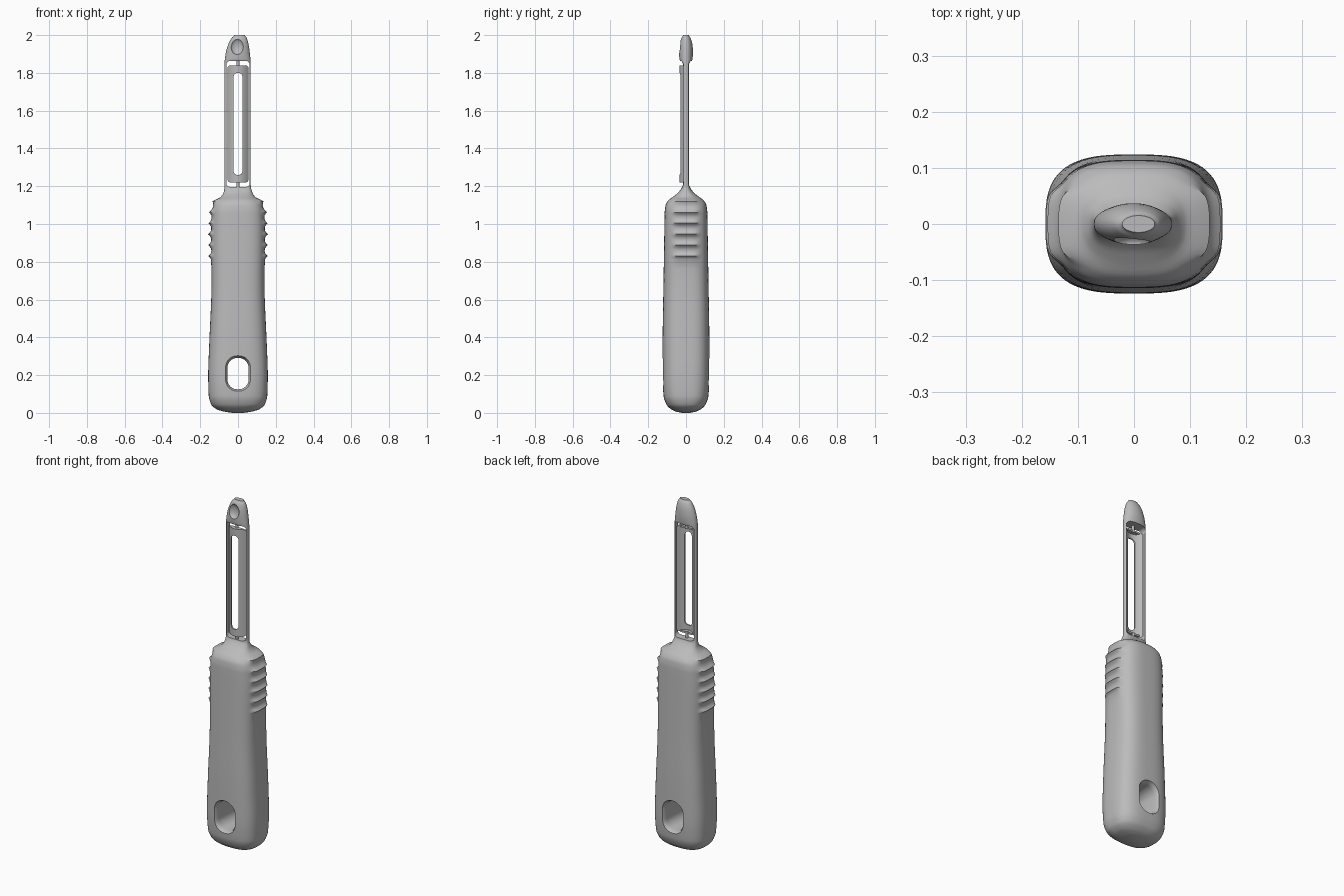
import bpy, bmesh, math
from mathutils import Vector

if "Cube" in bpy.data.objects:
    bpy.data.objects.remove(bpy.data.objects["Cube"], do_unlink=True)

grey = bpy.data.materials.new("plain_grey")
grey.use_nodes = True
grey.diffuse_color = (0.5, 0.5, 0.5, 1)
grey.node_tree.nodes["Principled BSDF"].inputs["Base Color"].default_value = (0.5, 0.5, 0.5, 1)


def loft(name, rings):
    """Closed skin through rings with equal point counts."""
    bm = bmesh.new()
    rows = [[bm.verts.new(p) for p in ring] for ring in rings]
    n = len(rows[0])
    for a, b in zip(rows, rows[1:]):
        for i in range(n):
            j = (i + 1) % n
            bm.faces.new((a[i], a[j], b[j], b[i]))
    bm.faces.new(rows[0][::-1])
    bm.faces.new(rows[-1])
    bmesh.ops.recalc_face_normals(bm, faces=bm.faces)
    mesh = bpy.data.meshes.new(name)
    bm.to_mesh(mesh)
    bm.free()
    mesh.materials.append(grey)
    obj = bpy.data.objects.new(name, mesh)
    bpy.context.collection.objects.link(obj)
    return obj


def rounded(w, h, r, y, z, steps=8):
    """Rounded rectangle ring in the xz plane; w and h are half sizes."""
    ring = []
    for k, (sx, sz) in enumerate(((1, 1), (-1, 1), (-1, -1), (1, -1))):
        for i in range(steps + 1):
            a = math.pi / 2 * (k + i / steps)
            ring.append((sx * (w - r) + r * math.cos(a), y, z + sz * (h - r) + r * math.sin(a)))
    return ring


def cut(obj, tool, operation="DIFFERENCE"):
    mod = obj.modifiers.new("cut", "BOOLEAN")
    mod.operation, mod.object, mod.solver = operation, tool, "EXACT"
    bpy.context.view_layer.objects.active = obj
    bpy.ops.object.modifier_apply(modifier=mod.name)
    bpy.data.objects.remove(tool, do_unlink=True)


def smooth(obj, angle=35):
    bpy.ops.object.select_all(action="DESELECT")
    obj.select_set(True)
    bpy.context.view_layer.objects.active = obj
    bpy.ops.object.shade_smooth_by_angle(angle=math.radians(angle))


# Body sections: height, half width, half depth, squareness, x offset
KEYS = [
    (0.0, 0.03, 0.02, 2.4, 0), (0.006, 0.07, 0.05, 2.5, 0), (0.02, 0.115, 0.08, 2.6, 0),
    (0.045, 0.142, 0.104, 2.8, 0), (0.09, 0.155, 0.119, 2.9, 0), (0.2, 0.158, 0.124, 3, 0),
    (0.35, 0.153, 0.124, 3, 0), (0.7, 0.14, 0.119, 3, 0), (0.95, 0.142, 0.115, 3, 0),
    (1.06, 0.138, 0.113, 3, 0), (1.1, 0.13, 0.108, 2.9, 0), (1.125, 0.115, 0.094, 2.7, 0),
    (1.145, 0.09, 0.068, 2.5, 0), (1.165, 0.077, 0.043, 2.6, 0), (1.195, 0.07, 0.022, 3.2, -0.002),
    (1.22, 0.069, 0.019, 4, -0.002), (1.83, 0.069, 0.019, 4, -0.002), (1.85, 0.069, 0.024, 3, -0.002),
    (1.87, 0.068, 0.034, 2.2, -0.002), (1.91, 0.063, 0.037, 2, -0.001), (1.95, 0.054, 0.034, 2, 0.002),
    (1.985, 0.04, 0.024, 2, 0.006), (2.0, 0.029, 0.015, 2, 0.008),
]


def slope(k, c):
    """Monotone slope at a key so that the outline never overshoots."""
    if k in (0, len(KEYS) - 1):
        return 0
    d = [(KEYS[i + 1][c] - KEYS[i][c]) / (KEYS[i + 1][0] - KEYS[i][0]) for i in (k - 1, k)]
    return 2 * d[0] * d[1] / (d[0] + d[1]) if d[0] * d[1] > 0 else 0


def section(z):
    k = max(i for i in range(len(KEYS) - 1) if KEYS[i][0] <= z)
    h = KEYS[k + 1][0] - KEYS[k][0]
    t = (z - KEYS[k][0]) / h
    out = []
    for c in range(1, 5):
        p, q = KEYS[k][c], KEYS[k + 1][c]
        out.append(p + (q - p) * t * t * (3 - 2 * t) + h * t * (1 - t) *
                   (slope(k, c) * (1 - t) - slope(k + 1, c) * t))
    if k == 0:
        out[0], out[1] = [KEYS[0][c] + (KEYS[1][c] - KEYS[0][c]) * t for c in (1, 2)]
    return out


PITCH, RIDGE_LOW, RIDGES = 0.058, 0.83, 5


def body_ring(z, n=72):
    w, d, e, off = section(z)
    # Thumb ridges: sharp crests with scallops between, fading to front and back
    t = (z - RIDGE_LOW) / PITCH
    crest = 0.0
    if -0.3 < t < RIDGES + 0.3:
        crest = 0.016 * (1 - abs(math.sin(math.pi * t))) ** 1.3
    ring = []
    for i in range(n):
        a = 2 * math.pi * (i + 0.5) / n
        c, s = math.cos(a), math.sin(a)
        x = w * math.copysign(abs(c) ** (2 / e), c)
        y = d * math.copysign(abs(s) ** (2 / e), s)
        fade = min(1, max(0, (0.08 - abs(y)) / 0.035))
        ring.append((off + x + math.copysign(crest * fade * fade * (3 - 2 * fade), c), y, z))
    return ring


heights = {k[0] for k in KEYS}
for a, b in zip(KEYS, KEYS[1:]):
    parts = 4 if b[0] - a[0] < 0.3 else 10
    heights |= {a[0] + (b[0] - a[0]) * i / parts for i in range(parts)}
heights = {z for z in heights if not RIDGE_LOW - 0.02 < z < RIDGE_LOW + PITCH * RIDGES}
heights |= {RIDGE_LOW + PITCH * i / 8 for i in range(-2, RIDGES * 8 + 1)}
body = loft("handle_and_frame", [body_ring(z) for z in sorted(heights)])

# Hanging hole with a flared rim
flare = [(-0.14, 0.016), (-0.122, 0.011), (-0.112, 0.004), (-0.095, 0)]
flare += [(-y, f) for y, f in reversed(flare)]
cut(body, loft("hole_cutter", [rounded(0.056 + f, 0.083 + f, 0.052 + f, y, 0.208) for y, f in flare]))

# Blade window between the two side bars
cut(body, loft("window_cutter", [rounded(0.062, 0.333, 0.02, y, 1.53) for y in (-0.1, 0.1)]))

# Oval scoop in the tip
bpy.ops.mesh.primitive_uv_sphere_add(segments=32, ring_count=16, location=(-0.005, -0.036, 1.94))
scoop = bpy.context.object
scoop.scale = (0.034, 0.022, 0.043)
scoop.data.materials.append(grey)
bpy.context.view_layer.update()
cut(body, scoop)
smooth(body)

# Curved blade: arched strip trimmed to rounded corners, with a long slot
xs = [0.057 * (i / 10 - 1) for i in range(21)]
arch = [(x, -0.034 + 0.032 * (x / 0.057) ** 2) for x in xs]
arch += [(x, y + 0.008) for x, y in reversed(arch)]
blade = loft("blade", [[(x, y, z) for x, y in arch] for z in (1.2, 1.86)])
cut(blade, loft("blade_outline", [rounded(0.0565, 0.31, 0.018, y, 1.53) for y in (-0.1, 0.1)]), "INTERSECT")
cut(blade, loft("slot_cutter", [rounded(0.023, 0.27, 0.02, y, 1.53) for y in (-0.1, 0.1)]))
smooth(blade)

# Blade end plates and pivot pins
for name, side in (("lower", -1), ("upper", 1)):
    z = 1.53 + side * 0.303
    plate = [(x * 0.7, y) for x, y in arch[:21]]
    loft(name + "_blade_end", [[(x, y, z + dz) for x, y in plate] for dz in (-0.005, 0.005)])
    bpy.ops.mesh.primitive_cylinder_add(vertices=20, radius=0.008, depth=0.06,
                                        location=(0, -0.008, 1.53 + side * 0.325))
    pin = bpy.context.object
    pin.name = name + "_pivot_pin"
    pin.data.materials.append(grey)
    smooth(pin)
